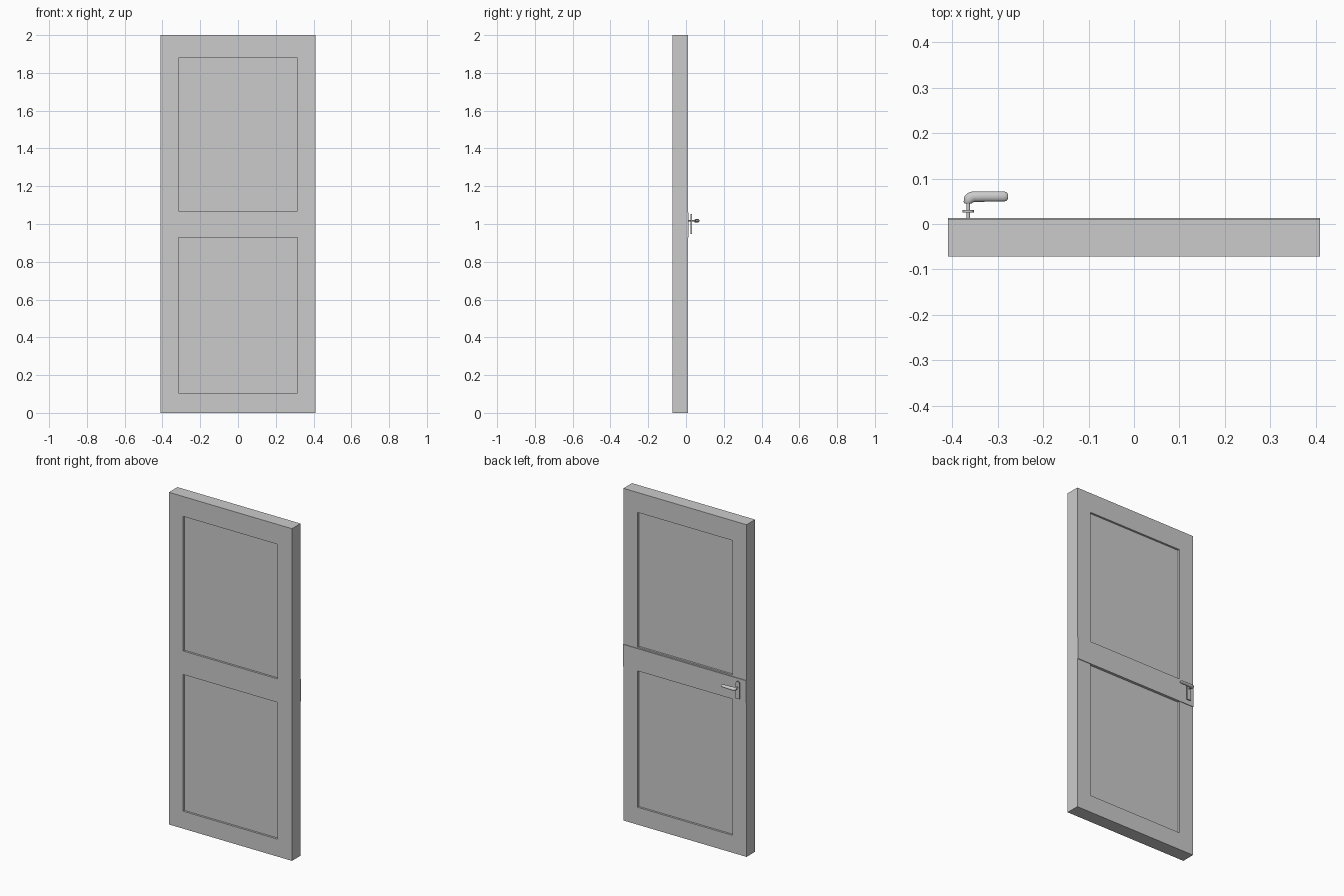
import bpy, bmesh
from math import sin, cos, pi
from mathutils import Vector

if "Cube" in bpy.data.objects:
    bpy.data.objects.remove(bpy.data.objects["Cube"])

FRONT, BACK, DEPTH = -0.072, 0.0095, 0.012


def make(name, bm, smooth=False):
    bmesh.ops.remove_doubles(bm, verts=bm.verts[:], dist=1e-5)
    bmesh.ops.recalc_face_normals(bm, faces=bm.faces[:])
    me = bpy.data.meshes.new(name)
    bm.to_mesh(me)
    bm.free()
    ob = bpy.data.objects.new(name, me)
    bpy.context.collection.objects.link(ob)
    if smooth:
        bpy.ops.object.select_all(action='DESELECT')
        ob.select_set(True)
        bpy.context.view_layer.objects.active = ob
        bpy.ops.object.shade_smooth_by_angle(angle=0.7)
    return ob


def quad(bm, *pts):
    bm.faces.new([bm.verts.new(p) for p in pts])


def box(name, lo, hi):
    bm = bmesh.new()
    bmesh.ops.create_cube(bm, size=1)
    for v in bm.verts:
        v.co = [(a + b) / 2 + c * (b - a) for a, b, c in zip(lo, hi, v.co)]
    return make(name, bm)


def loft(name, rings):
    bm = bmesh.new()
    loops = [[bm.verts.new(p) for p in r] for r in rings]
    n = len(loops[0])
    for a, b in zip(loops, loops[1:]):
        for i in range(n):
            j = (i + 1) % n
            bm.faces.new((a[i], a[j], b[j], b[i]))
    bm.faces.new(loops[0])
    bm.faces.new(loops[-1])
    return make(name, bm, True)


# Door leaf: one closed shell with two recessed panels on each side
xs = [-0.41, -0.315, 0.315, 0.41]
zs = [0, 0.105, 0.928, 1.07, 1.88, 2.0]
bm = bmesh.new()
for y, inward in ((FRONT, DEPTH), (BACK, -DEPTH)):
    for i in range(3):
        for k in range(5):
            c = [(xs[i], zs[k]), (xs[i + 1], zs[k]), (xs[i + 1], zs[k + 1]), (xs[i], zs[k + 1])]
            panel = i == 1 and k in (1, 3)
            yy = y + inward if panel else y
            quad(bm, *[(x, yy, z) for x, z in c])
            if panel:
                for p, q in zip(c, c[1:] + c[:1]):
                    quad(bm, (p[0], y, p[1]), (q[0], y, q[1]), (q[0], yy, q[1]), (p[0], yy, p[1]))
for i in range(3):
    for z in (0, 2):
        quad(bm, (xs[i], FRONT, z), (xs[i + 1], FRONT, z), (xs[i + 1], BACK, z), (xs[i], BACK, z))
for k in range(5):
    for x in (-0.41, 0.41):
        quad(bm, (x, FRONT, zs[k]), (x, FRONT, zs[k + 1]), (x, BACK, zs[k + 1]), (x, BACK, zs[k]))
bmesh.ops.remove_doubles(bm, verts=bm.verts[:], dist=1e-5)
bmesh.ops.dissolve_limit(bm, angle_limit=0.01, verts=bm.verts[:], edges=bm.edges[:])
make("door_leaf", bm)

# Lock rail band across the back
box("lock_rail", (-0.41, BACK - 0.004, 0.928), (0.41, 0.0135, 1.062))

# Handle plate with an arched top
HX, HZ = -0.365, 1.017
w = 0.0125
arch = [(HX + w * cos(pi * i / 12), 1.04 + w * sin(pi * i / 12)) for i in range(13)]
outline = arch + [(HX - w, 0.948), (HX + w, 0.948)]
loft("handle_plate", [[(x, y, z) for x, z in outline] for y in (0.025, 0.031)])

# Spindle through the plate
loft("handle_spindle", [[(HX + 0.004 * cos(2 * pi * i / 16), y, HZ + 0.004 * sin(2 * pi * i / 16))
                         for i in range(16)] for y in (0.008, 0.055)])

# Lever: elliptical sections swept round a bend, then along x to a rounded tip
path = [(-0.3655, 0.0450, 0.0075, 0.007, 90), (-0.3648, 0.0485, 0.0105, 0.009, 85),
        (-0.3625, 0.0545, 0.0125, 0.010, 62), (-0.3590, 0.0585, 0.0125, 0.010, 38),
        (-0.3530, 0.0600, 0.0120, 0.010, 10), (-0.3300, 0.0605, 0.0115, 0.009, 0),
        (-0.3050, 0.0605, 0.0112, 0.008, 0), (-0.2860, 0.0605, 0.0110, 0.007, 0),
        (-0.2800, 0.0605, 0.0090, 0.0055, 0), (-0.2775, 0.0605, 0.0050, 0.003, 0)]
rings = []
for x, y, rw, rh, deg in path:
    a = deg * pi / 180
    side = Vector((-sin(a), cos(a), 0))
    rings.append([Vector((x, y, HZ)) + side * rw * cos(2 * pi * i / 20)
                  + Vector((0, 0, rh * sin(2 * pi * i / 20))) for i in range(20)])
loft("handle_lever", rings)
